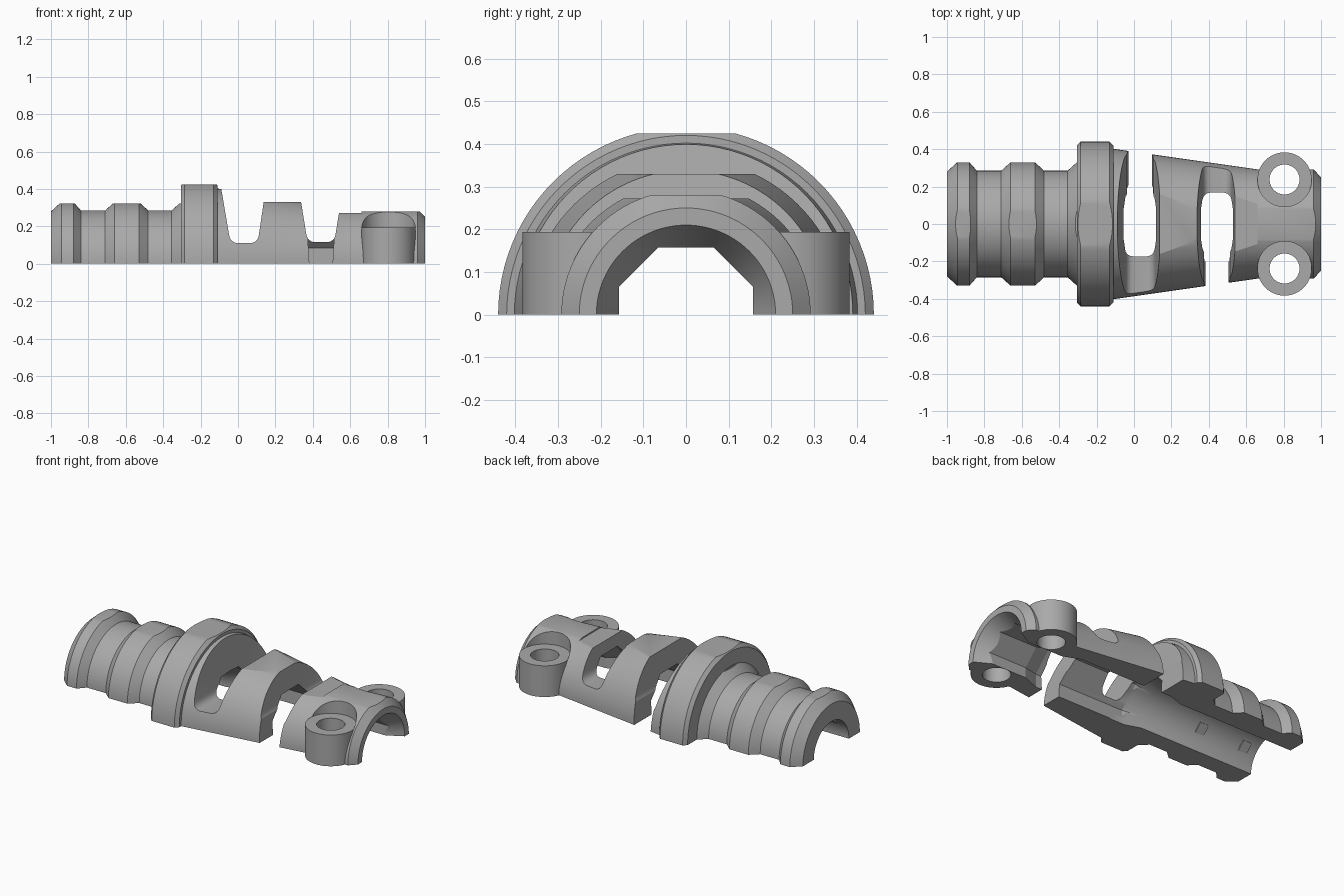
import bpy, bmesh, math
from mathutils import Matrix, Vector

if "Cube" in bpy.data.objects:
    bpy.data.objects.remove(bpy.data.objects["Cube"])

grey = bpy.data.materials.new("plain_grey")
grey.use_nodes = True
grey.diffuse_color = (0.4, 0.4, 0.4, 1)
grey.node_tree.nodes["Principled BSDF"].inputs["Base Color"].default_value = (0.4, 0.4, 0.4, 1)


def finish(name, bm):
    bmesh.ops.recalc_face_normals(bm, faces=bm.faces)
    mesh = bpy.data.meshes.new(name)
    bm.to_mesh(mesh)
    bm.free()
    mesh.materials.append(grey)
    ob = bpy.data.objects.new(name, mesh)
    bpy.context.collection.objects.link(ob)
    return ob


def lathe(name, profile, sides=96, turn=0.0):
    """Closed solid of revolution about the x axis from (x, radius) points."""
    bm = bmesh.new()
    rings = []
    for x, r in profile:
        angles = [turn + math.tau * i / sides for i in range(sides)]
        rings.append([bm.verts.new((x, r * math.cos(a), r * math.sin(a))) for a in angles])
    for a, b in zip(rings, rings[1:]):
        for i in range(sides):
            j = (i + 1) % sides
            bm.faces.new((a[i], a[j], b[j], b[i]))
    bm.faces.new(rings[0])
    bm.faces.new(rings[-1])
    return finish(name, bm)


def box(name, low, high):
    bm = bmesh.new()
    bmesh.ops.create_cube(bm, size=1)
    low, high = Vector(low), Vector(high)
    for v in bm.verts:
        v.co = (low + high) / 2 + v.co * (high - low)
    return finish(name, bm)


def post(name, x, y, r, z0, z1):
    bm = bmesh.new()
    bmesh.ops.create_cone(bm, cap_ends=True, segments=64, radius1=r, radius2=r, depth=z1 - z0,
                          matrix=Matrix.Translation((x, y, (z0 + z1) / 2)))
    return finish(name, bm)


def rounded(points, radius, steps=6):
    """Round the two lower corners of a four-point slot outline."""
    out = [Vector(points[0])]
    for k in (1, 2):
        p = Vector(points[k])
        a = p + (Vector(points[k - 1]) - p).normalized() * radius
        b = p + (Vector(points[k + 1]) - p).normalized() * radius
        for i in range(steps + 1):
            t = i / steps
            out.append(a * (1 - t) ** 2 + p * 2 * t * (1 - t) + b * t * t)
    return out + [Vector(points[3])]


def prism(name, outline, y0, y1):
    bm = bmesh.new()
    f = bm.faces.new([bm.verts.new((p[0], y0, p[1])) for p in outline])
    side = bmesh.ops.extrude_face_region(bm, geom=[f])["geom"]
    for v in side:
        if isinstance(v, bmesh.types.BMVert):
            v.co.y = y1
    return finish(name, bm)


def combine(target, other, operation):
    mod = target.modifiers.new("combine", 'BOOLEAN')
    mod.operation, mod.solver, mod.object = operation, 'EXACT', other
    bpy.context.view_layer.objects.active = target
    bpy.ops.object.modifier_apply(modifier=mod.name)
    bpy.data.objects.remove(other)


# Outer shell: ribbed sleeve, collar, tapered barrel and plain end
shell = lathe("clamp_half_shell", [
    (-1, .28), (-.945, .33), (-.88, .33), (-.84, .285), (-.71, .285), (-.66, .33),
    (-.53, .33), (-.48, .285), (-.355, .285), (-.305, .33), (-.305, .42), (-.285, .44),
    (-.13, .44), (-.11, .42), (-.11, .402), (.66, .292), (.96, .292), (1, .25)])

# Flats along the top
for x0, x1, z in ((-1.1, -.306, .322), (-.306, -.109, .425), (.05, .44, .33),
                  (.44, .66, .272), (.66, 1.1, .28)):
    combine(shell, box("flat", (x0, -.6, z), (x1, .6, .8)), 'DIFFERENCE')

# Screw bosses, with clearance above them
for s in (-1, 1):
    combine(shell, post("boss", .805, s * .238, .145, 0, .194), 'UNION')
    combine(shell, post("clearance", .805, s * .238, .1452, .194, .6), 'DIFFERENCE')

# Bore: sleeve, roomy faceted chamber, narrow throat and flared mouth
combine(shell, lathe("sleeve_bore", [(-1.1, .172), (-.2, .172), (-.1, .205), (0, .205)]), 'DIFFERENCE')
combine(shell, lathe("chamber", [(-.12, .2), (-.08, .217), (.55, .217), (.66, .17), (.93, .17),
                                 (.94, .17)], 8, math.pi / 8), 'DIFFERENCE')
combine(shell, lathe("mouth", [(.89, .15), (1, .21), (1.1, .21)]), 'DIFFERENCE')

# Alternating cable slots: one side keeps a floor, the other is open
slots = ((1, (-.098, .45), (-.04, .11), (.105, .11), (.155, .45)),
         (-1, (.318, .45), (.372, .115), (.515, .115), (.568, .45)))
for s, a, b, c, d in slots:
    combine(shell, prism("slot", rounded((a, b, c, d), .045), -.6, .6), 'DIFFERENCE')
    low = ((b[0] - .003, .2), (b[0] + .016, -.1), (c[0] - .016, -.1), (c[0] + .003, .2))
    combine(shell, prism("gap", low, 0, s * .6), 'DIFFERENCE')

# Screw holes and the flat parting face
for s in (-1, 1):
    combine(shell, post("hole", .805, s * .238, .08, -.2, .5), 'DIFFERENCE')
combine(shell, box("lower_half", (-1.5, -1, -1), (1.5, 1, 0)), 'DIFFERENCE')

bpy.ops.object.select_all(action='DESELECT')
shell.select_set(True)
bpy.context.view_layer.objects.active = shell
bpy.ops.object.shade_smooth_by_angle(angle=math.radians(20))

# Small grip ribs inside the sleeve
for i, x in enumerate((-.91, -.595)):
    for s in (-1, 1):
        rib = box(f"grip_rib_{i}_{'left' if s > 0 else 'right'}", (-.03, -.032, .163), (.03, .032, .19))
        rib.matrix_world = Matrix.Translation((x, 0, 0)) @ Matrix.Rotation(s * math.pi / 4, 4, 'X')
